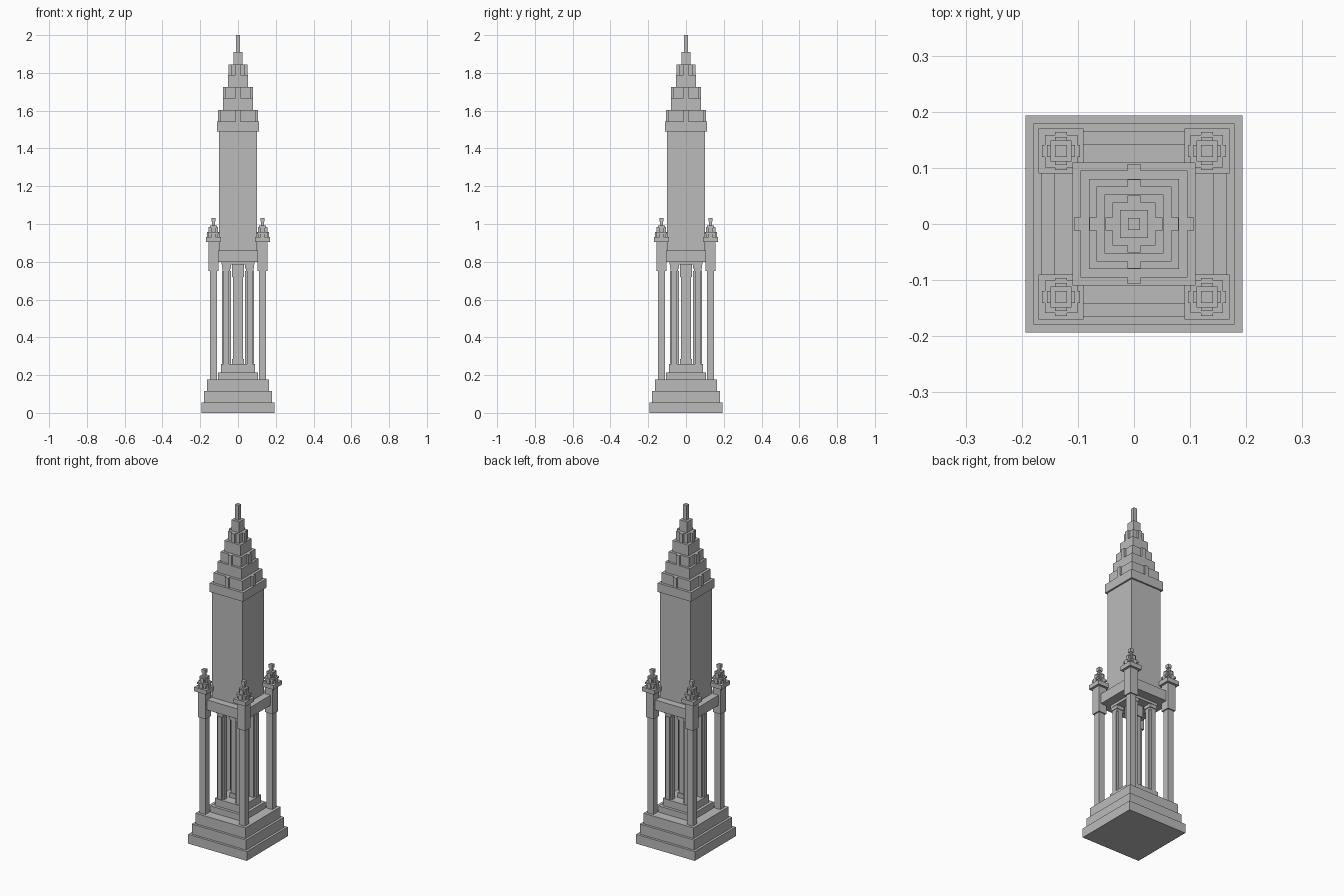
import bpy
import bmesh
from mathutils import Matrix, Vector

if "Cube" in bpy.data.objects:
    bpy.data.objects.remove(bpy.data.objects["Cube"])

stone = bpy.data.materials.new("grey stone")
stone.diffuse_color = (0.5, 0.5, 0.5, 1)
stone.use_nodes = True
stone.node_tree.nodes["Principled BSDF"].inputs["Base Color"].default_value = stone.diffuse_color


def box(bm, cx, cy, hx, hy, z0, z1):
    m = Matrix.Translation((cx, cy, (z0 + z1) / 2)) @ Matrix.Diagonal((2 * hx, 2 * hy, z1 - z0, 1))
    bmesh.ops.create_cube(bm, size=1, matrix=m)


def build(name, boxes):
    """Make one object from (cx, cy, half_x, half_y, z0, z1) boxes."""
    bm = bmesh.new()
    for b in boxes:
        box(bm, *b)
    me = bpy.data.meshes.new(name)
    bm.to_mesh(me)
    bm.free()
    me.materials.append(stone)
    ob = bpy.data.objects.new(name, me)
    bpy.context.collection.objects.link(ob)


def tiers(cx, cy, levels):
    """Stacked square tiers (half, z0, z1)."""
    return [(cx, cy, h, h, a, b) for h, a, b in levels]


def dormers(cx, cy, reach, width, z0, z1):
    """Crossing bars that stick out of all four sides of a tier."""
    return [(cx, cy, reach, width, z0, z1), (cx, cy, width, reach, z0, z1)]


# Stepped base
build("stepped_base", tiers(0, 0, [
    (0.193, 0, 0.055), (0.179, 0.055, 0.115), (0.165, 0.115, 0.178),
    (0.107, 0.178, 0.215), (0.09, 0.215, 0.258)]))

# Central pillar with plinth and capital
build("central_pillar", tiers(0, 0, [
    (0.033, 0.258, 0.285), (0.027, 0.285, 0.72), (0.033, 0.72, 0.785)]))

# Ceiling plate and main tower shaft
build("ceiling_plate", tiers(0, 0, [(0.088, 0.785, 0.80)]))
build("tower_shaft", tiers(0, 0, [(0.1, 0.80, 1.49)]))

# Stepped crown with dormers and spire
crown = tiers(0, 0, [
    (0.11, 1.49, 1.543), (0.095, 1.543, 1.603), (0.08, 1.603, 1.667),
    (0.067, 1.667, 1.725), (0.053, 1.725, 1.79), (0.038, 1.79, 1.845),
    (0.025, 1.845, 1.91), (0.011, 1.91, 2.0)])
for reach, z0, z1 in [(0.107, 1.543, 1.603), (0.079, 1.667, 1.725), (0.051, 1.79, 1.845)]:
    crown += dormers(0, 0, reach, 0.012, z0, z1)
build("stepped_crown", crown)

corners = [(sx, sy) for sx in (-1, 1) for sy in (-1, 1)]
for i, (sx, sy) in enumerate(corners, 1):
    # Inner cross-shaped column with capital
    x, y = 0.062 * sx, 0.062 * sy
    build(f"inner_column_{i}", dormers(x, y, 0.024, 0.014, 0.258, 0.75)
          + tiers(x, y, [(0.02, 0.75, 0.765), (0.024, 0.765, 0.785)]))

    # Outer corner post with thicker head
    x, y = 0.13 * sx, 0.13 * sy
    build(f"corner_post_{i}", tiers(x, y, [(0.019, 0.178, 0.75), (0.026, 0.75, 0.905)]))

    # Small stepped pinnacle
    build(f"pinnacle_{i}", tiers(x, y, [
        (0.04, 0.905, 0.93), (0.025, 0.93, 0.947), (0.029, 0.947, 0.958),
        (0.016, 0.958, 0.98), (0.019, 0.98, 0.993), (0.007, 0.993, 1.012),
        (0.011, 1.012, 1.033)])
        + dormers(x, y, 0.034, 0.011, 0.93, 0.958)
        + dormers(x, y, 0.025, 0.011, 0.958, 0.985))

# Beams linking the corner posts
for name, b in {
    "front_beam": (0, -0.121, 0.105, 0.021),
    "back_beam": (0, 0.121, 0.105, 0.021),
    "left_beam": (-0.121, 0, 0.021, 0.105),
    "right_beam": (0.121, 0, 0.021, 0.105),
}.items():
    build(name, [b + (0.80, 0.86)])
